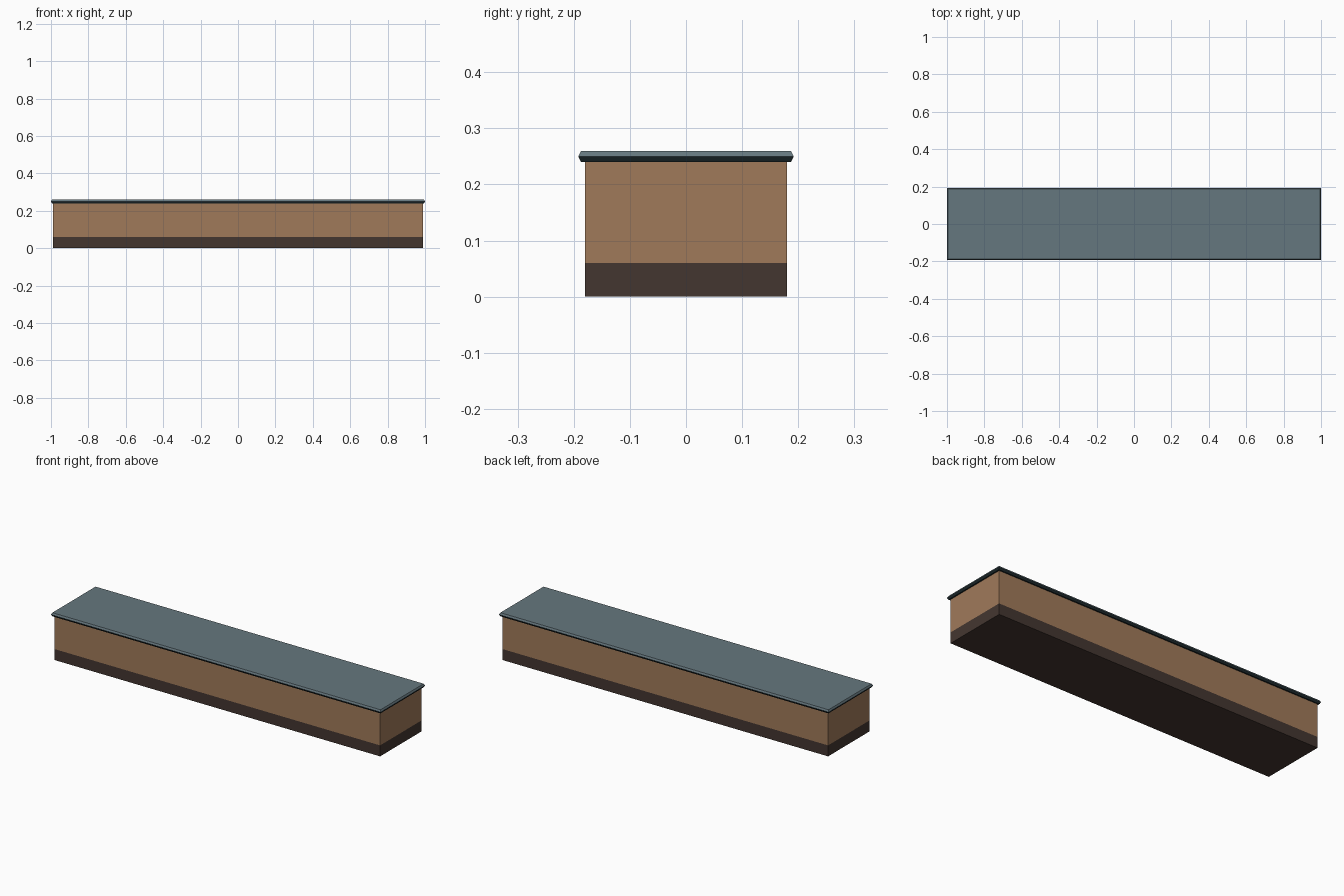
import bpy
import bmesh

if "Cube" in bpy.data.objects:
    bpy.data.objects.remove(bpy.data.objects["Cube"])


def material(name, rgb):
    # sRGB bytes to linear
    lin = [((c / 255 + 0.055) / 1.055) ** 2.4 for c in rgb]
    m = bpy.data.materials.new(name)
    m.diffuse_color = (*lin, 1.0)
    m.use_nodes = True
    m.node_tree.nodes["Principled BSDF"].inputs["Base Color"].default_value = m.diffuse_color
    return m


brown = material("warm brown", (160, 122, 90))
dark_brown = material("dark brown", (68, 54, 48))
slate = material("slate blue grey", (101, 119, 126))
trim = material("dark trim", (30, 43, 46))


def stacked_block(name, levels, mats):
    """Loft rectangles (half_x, half_y, z); mats gives one material per band."""
    bm = bmesh.new()
    rings = [[bm.verts.new((sx * hx, sy * hy, z))
              for sx, sy in ((-1, -1), (1, -1), (1, 1), (-1, 1))]
             for hx, hy, z in levels]
    bm.faces.new(rings[0][::-1]).material_index = 0
    for band, (lo, hi) in enumerate(zip(rings, rings[1:])):
        for i in range(4):
            j = (i + 1) % 4
            f = bm.faces.new((lo[i], lo[j], hi[j], hi[i]))
            f.material_index = band
    bm.faces.new(rings[-1]).material_index = len(mats) - 1
    mesh = bpy.data.meshes.new(name)
    bm.to_mesh(mesh)
    bm.free()
    for m in mats:
        mesh.materials.append(m)
    obj = bpy.data.objects.new(name, mesh)
    bpy.context.collection.objects.link(obj)
    return obj


# Plinth and main body share one footprint
stacked_block("body", [(0.988, 0.18, 0), (0.988, 0.18, 0.06), (0.988, 0.18, 0.24)],
              [dark_brown, brown])

# Overhanging top with chamfered rim, dark on its lower half
stacked_block("top_slab", [(0.995, 0.187, 0.24), (1.0, 0.192, 0.25), (0.995, 0.187, 0.26)],
              [trim, slate])
